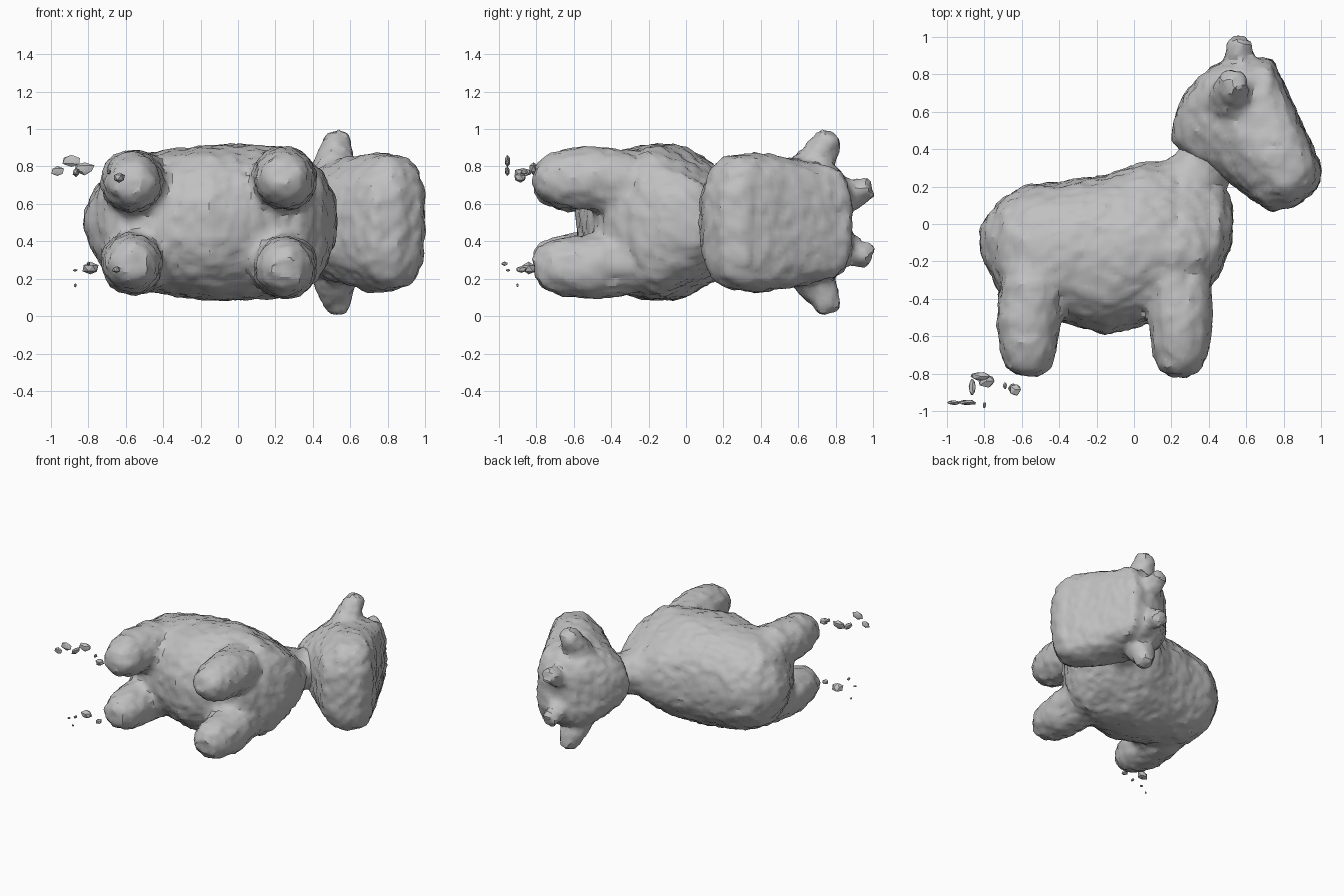
import bpy, bmesh, math, random
from mathutils import Vector, noise

if "Cube" in bpy.data.objects:
    bpy.data.objects.remove(bpy.data.objects["Cube"])

random.seed(4)
MID = 0.5  # height of the animal's plane of symmetry (it lies on its side)

clay = bpy.data.materials.new("grey_clay")
clay.diffuse_color = (0.53, 0.53, 0.53, 1)
clay.use_nodes = True
clay.node_tree.nodes["Principled BSDF"].inputs["Base Color"].default_value = clay.diffuse_color


def loft(bm, rings):
    """Skin a list of equal-length closed rings and cap both ends."""
    loops = [[bm.verts.new(p) for p in ring] for ring in rings]
    n = len(loops[0])
    for a, b in zip(loops, loops[1:]):
        for i in range(n):
            bm.faces.new((a[i], a[(i + 1) % n], b[(i + 1) % n], b[i]))
    bm.faces.new(loops[0][::-1])
    bm.faces.new(loops[-1])


def tube(bm, stations, n=16):
    """Round limb through (centre, radius) stations."""
    pts = [Vector(c) for c, r in stations]
    axis = (pts[-1] - pts[0]).normalized()
    u = axis.orthogonal().normalized()
    v = axis.cross(u)
    loft(bm, [[p + r * (u * math.cos(t) + v * math.sin(t))
               for t in (2 * math.pi * i / n for i in range(n))]
              for p, (c, r) in zip(pts, stations)])


def spow(v, e):
    return math.copysign(abs(v) ** e, v)


def ramp(d, full, low):
    """Rise from low at d = 0 to 1 at d = full."""
    return low + (1 - low) * min(1, max(0, d / full))


def finish(bm, name, voxel=0.0, rough=0.0):
    """Fuse overlapping shells, roughen the surface and create the object."""
    bmesh.ops.recalc_face_normals(bm, faces=bm.faces)
    mesh = bpy.data.meshes.new(name)
    bm.to_mesh(mesh)
    bm.free()
    ob = bpy.data.objects.new(name, mesh)
    bpy.context.collection.objects.link(ob)
    if voxel:
        m = ob.modifiers.new("fuse", 'REMESH')
        m.mode, m.voxel_size = 'VOXEL', voxel
        s = ob.modifiers.new("soften", 'SMOOTH')
        s.factor, s.iterations = 0.5, 2
        deps = bpy.context.evaluated_depsgraph_get()
        ob.data = bpy.data.meshes.new_from_object(ob.evaluated_get(deps))
        ob.data.name = name
        ob.modifiers.clear()
        normals = [v.normal.copy() for v in ob.data.vertices]
        for v, nrm in zip(ob.data.vertices, normals):
            bump = 0.6 * noise.noise(v.co * 9) + noise.noise(v.co * 23)
            v.co += nrm * (0.003 + rough * bump)
    ob.data.materials.clear()
    ob.data.materials.append(clay)
    bpy.ops.object.select_all(action='DESELECT')
    ob.select_set(True)
    bpy.context.view_layer.objects.active = ob
    bpy.ops.object.shade_smooth_by_angle(angle=math.radians(30))
    return ob


# Torso: x, belly y, back y, half width; narrows toward the neck
body = bmesh.new()
torso = [(-0.82, -0.13, -0.03, 0.06), (-0.78, -0.24, 0.05, 0.14),
         (-0.70, -0.40, 0.14, 0.28), (-0.58, -0.48, 0.20, 0.35),
         (-0.35, -0.53, 0.23, 0.39), (-0.15, -0.59, 0.26, 0.41),
         (0.05, -0.54, 0.33, 0.415), (0.20, -0.48, 0.335, 0.415),
         (0.35, -0.42, 0.30, 0.385), (0.45, -0.28, 0.23, 0.31),
         (0.52, -0.10, 0.11, 0.15)]
rings = []
for x, y0, y1, w in torso:
    ring = []
    for i in range(40):
        t = 2 * math.pi * i / 40
        y = (y0 + y1) / 2 + (y1 - y0) / 2 * spow(math.cos(t), 0.9)
        taper = ramp(math.hypot(x - 0.40, y - 0.30), 0.48, 0.42)
        ring.append((x, y, MID + w * taper * spow(math.sin(t), 0.9)))
    rings.append(ring)
loft(body, rings)

# Legs and neck: top x, foot x, sideways offset, girth
for side in (1, -1):
    for top, foot, off, r in ((-0.54, -0.565, 0.218, 0.165),
                              (0.23, 0.25, 0.238, 0.168)):
        tube(body, [((top, -0.08, MID + side * 0.19), 0.13),
                    ((top, -0.32, MID + side * 0.21), r * 1.06),
                    ((foot, -0.52, MID + side * off), r * 1.02),
                    ((foot, -0.68, MID + side * off), r * 0.90),
                    ((foot, -0.77, MID + side * off), r * 0.68),
                    ((foot, -0.81, MID + side * off), r * 0.36)])
tube(body, [((0.18, 0.06, MID), 0.26), ((0.31, 0.22, MID), 0.18),
            ((0.38, 0.31, MID), 0.15), ((0.50, 0.44, MID), 0.19)])
finish(body, "body_with_legs", 0.028, 0.013)

# Head: side outline stacked across the width, narrowing toward neck and crown
head = bmesh.new()
outline = [(0.205, 0.50), (0.265, 0.67), (0.35, 0.78), (0.45, 0.855), (0.57, 0.88),
           (0.73, 0.88), (0.81, 0.72), (0.89, 0.54), (0.995, 0.31), (0.98, 0.20),
           (0.86, 0.10), (0.72, 0.075), (0.58, 0.18), (0.48, 0.25), (0.32, 0.35),
           (0.22, 0.43)]
cx, cy = 0.62, 0.47
rings = []
for w, s in ((-0.37, 0.35), (-0.36, 0.60), (-0.335, 0.80), (-0.28, 0.93),
             (-0.17, 1.0), (0, 1.01), (0.17, 1.0), (0.28, 0.93),
             (0.335, 0.80), (0.36, 0.60), (0.37, 0.35)):
    ring = []
    for x, y in outline:
        px, py = cx + (x - cx) * s, cy + (y - cy) * s
        d = (px - 0.30) * 0.8 + (py - 0.36) * 0.6
        crown = 1 - 0.14 * min(1, max(0, (py - 0.42) / 0.28))
        ring.append((px, py, MID + w * ramp(d, 0.30, 0.42) * crown))
    rings.append(ring)
loft(head, rings)

# Ears and blunt horns
for side in (1, -1):
    tube(head, [((0.53, 0.64, MID + side * 0.20), 0.12),
                ((0.515, 0.68, MID + side * 0.30), 0.11),
                ((0.52, 0.73, MID + side * 0.385), 0.09),
                ((0.53, 0.76, MID + side * 0.44), 0.075),
                ((0.54, 0.775, MID + side * 0.48), 0.05)], 12)
    tube(head, [((0.55, 0.76, MID + side * 0.08), 0.085),
                ((0.555, 0.86, MID + side * 0.13), 0.072),
                ((0.56, 0.93, MID + side * 0.17), 0.068),
                ((0.565, 0.99, MID + side * 0.185), 0.06)], 12)
finish(head, "head_with_ears_and_horns", 0.027, 0.012)

# Loose crumbs beyond the hind feet: centre, half sizes
crumbs = bmesh.new()
for c, h in (((-0.635, -0.885, 0.74), (0.035, 0.035, 0.03)),
             ((-0.69, -0.865, 0.77), (0.012, 0.02, 0.015)),
             ((-0.82, -0.815, 0.79), (0.06, 0.025, 0.035)),
             ((-0.865, -0.87, 0.77), (0.02, 0.05, 0.025)),
             ((-0.965, -0.955, 0.775), (0.038, 0.014, 0.03)),
             ((-0.89, -0.955, 0.83), (0.055, 0.016, 0.035)),
             ((-0.79, -0.84, 0.255), (0.045, 0.04, 0.035)),
             ((-0.65, -0.88, 0.25), (0.025, 0.03, 0.02)),
             ((-0.87, -0.95, 0.245), (0.015, 0.012, 0.008)),
             ((-0.80, -0.97, 0.28), (0.01, 0.02, 0.012)),
             ((-0.87, -0.90, 0.165), (0.008, 0.008, 0.012))):
    made = bmesh.ops.create_icosphere(crumbs, subdivisions=1, radius=1)["verts"]
    for v in made:
        k = random.uniform(0.85, 1.1)
        v.co = Vector(c) + Vector(a * b * k for a, b in zip(v.co, h))
finish(crumbs, "loose_crumbs")
